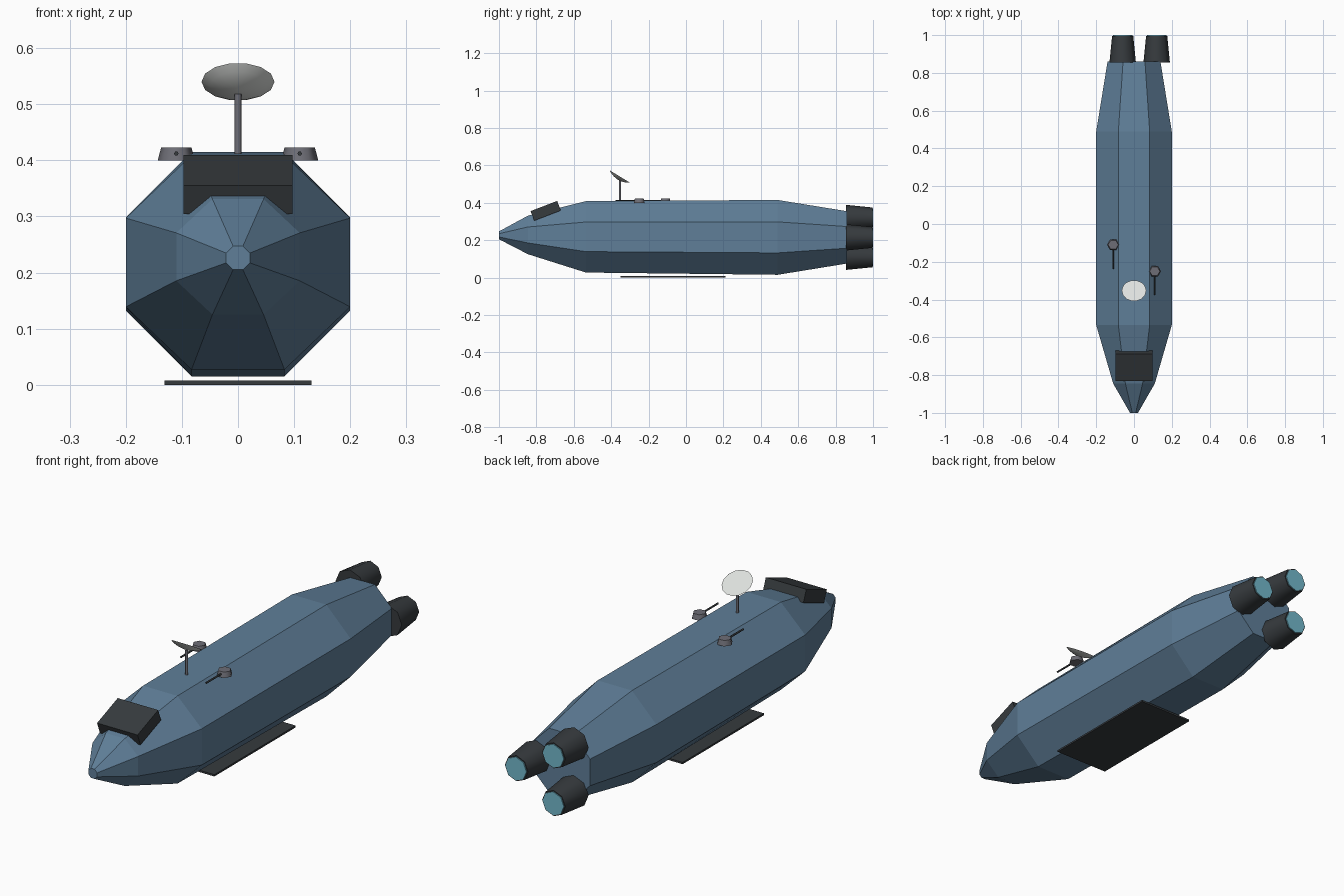
import bpy, bmesh
from math import cos, sin, pi, radians
from mathutils import Matrix, Vector

cube = bpy.data.objects.get("Cube")
if cube:
    bpy.data.objects.remove(cube, do_unlink=True)


def material(name, rgb):
    mat = bpy.data.materials.new(name)
    mat.use_nodes = True
    mat.diffuse_color = (*rgb, 1)
    mat.node_tree.nodes["Principled BSDF"].inputs["Base Color"].default_value = (*rgb, 1)
    return mat


HULL_BLUE = material("hull_blue", (0.115, 0.21, 0.315))
CHARCOAL = material("charcoal", (0.037, 0.043, 0.048))
GREY = material("metal_grey", (0.155, 0.155, 0.18))
WHITE = material("dish_white", (0.73, 0.75, 0.73))
CYAN = material("engine_cyan", (0.17, 0.48, 0.6))


def finish(name, bm, mat, smooth_angle=None):
    bmesh.ops.recalc_face_normals(bm, faces=bm.faces)
    mesh = bpy.data.meshes.new(name)
    bm.to_mesh(mesh)
    bm.free()
    mesh.materials.append(mat)
    if smooth_angle:
        for poly in mesh.polygons:
            poly.use_smooth = True
        mesh.set_sharp_from_angle(angle=radians(smooth_angle))
    obj = bpy.data.objects.new(name, mesh)
    bpy.context.collection.objects.link(obj)
    return obj


def loft(name, sections, mat, smooth_angle=None):
    """Skin a closed body through equal-sized rings of points."""
    bm = bmesh.new()
    rings = [[bm.verts.new(p) for p in s] for s in sections]
    n = len(rings[0])
    for a, b in zip(rings, rings[1:]):
        for i in range(n):
            j = (i + 1) % n
            bm.faces.new((a[i], a[j], b[j], b[i]))
    bm.faces.new(rings[0])
    bm.faces.new(rings[-1])
    return finish(name, bm, mat, smooth_angle)


def lathe(name, profile, sides, origin, tilt, mat, smooth_angle=65):
    """Round part from (radius, height) pairs; tilt turns its axis about x."""
    place = Matrix.Translation(origin) @ Matrix.Rotation(radians(tilt), 4, "X")
    turns = [2 * pi * i / sides for i in range(sides)]
    sections = [[place @ Vector((r * cos(a), r * sin(a), h)) for a in turns]
                for r, h in profile]
    return loft(name, sections, mat, smooth_angle)


def box(name, size, origin, tilt, mat):
    bm = bmesh.new()
    place = (Matrix.Translation(origin) @ Matrix.Rotation(radians(tilt), 4, "X")
             @ Matrix.Diagonal((*size, 1)))
    bmesh.ops.create_cube(bm, size=1, matrix=place)
    return finish(name, bm, mat)


# Octagonal hull: (y, half width, half height, centre z)
stations = [(-1, 0.021, 0.021, 0.226), (-0.845, 0.11, 0.103, 0.228),
            (-0.535, 0.2, 0.191, 0.218), (0.49, 0.2, 0.2, 0.215),
            (0.86, 0.14, 0.14, 0.215)]
corners = [radians(22.5 + 45 * i) for i in range(8)]
flat = 1 / cos(pi / 8)
loft("hull", [[(w * flat * cos(a), y, z + h * flat * sin(a)) for a in corners]
              for y, w, h, z in stations], HULL_BLUE)

# Bridge block and belly plate
box("bridge", (0.195, 0.152, 0.055), (0, -0.75, 0.357), 21, CHARCOAL)
box("belly_plate", (0.262, 0.56, 0.008), (0, -0.07, 0.004), 0, CHARCOAL)

# Three engines around the hull axis, each with a glowing outlet
for i in range(3):
    a = 2 * pi * i / 3
    centre = (0.12 * cos(a), 0.86, 0.215 + 0.12 * sin(a))
    lathe(f"engine_{i + 1}", [(0.07, -0.004), (0.056, 0.136)], 8, centre, -90, CHARCOAL)
    lathe(f"engine_glow_{i + 1}", [(0.051, 0.13), (0.051, 0.14)], 8, centre, -90, CYAN)

# Two deck turrets with forward barrels
for side, x, y in (("left", 0.11, -0.25), ("right", -0.11, -0.11)):
    lathe(f"turret_{side}", [(0.033, 0), (0.027, 0.023)], 6, (x, y, 0.4), 0, GREY)
    lathe(f"barrel_{side}", [(0.004, 0), (0.004, 0.127)], 6, (x, y, 0.412), 90, CHARCOAL)

# Dish antenna on a mast
lathe("mast", [(0.006, 0), (0.006, 0.107)], 8, (0, -0.353, 0.411), 0, GREY)
lathe("dish", [(0.008, -0.02), (0.03, -0.016), (0.05, -0.009), (0.065, 0)],
      14, (0, -0.353, 0.54), -31, WHITE)
